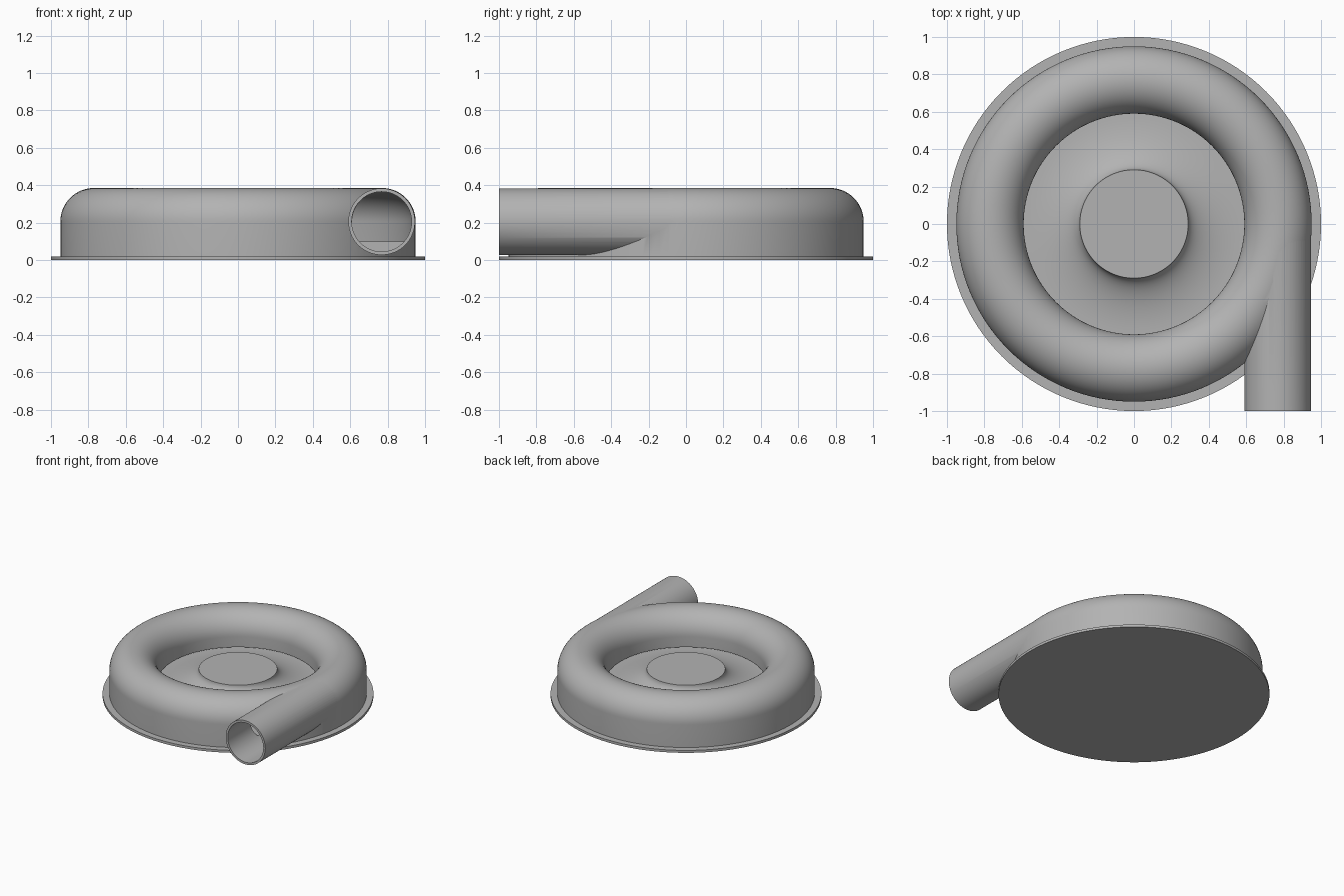
import bpy, bmesh, math
from mathutils import Matrix

cube = bpy.data.objects.get("Cube")
if cube:
    bpy.data.objects.remove(cube, do_unlink=True)

SEGMENTS = 128
RING_R, RING_Z, TUBE_R, BORE_R = 0.77, 0.205, 0.18, 0.16
FLOOR_Z, HUB_R, HUB_Z, EYE_R = 0.1, 0.29, 0.22, 0.59

metal = bpy.data.materials.new("cast_grey")
metal.use_nodes = True
grey = (0.45, 0.45, 0.45, 1)
metal.diffuse_color = grey
metal.node_tree.nodes["Principled BSDF"].inputs["Base Color"].default_value = grey


def add_object(name, bm):
    bmesh.ops.recalc_face_normals(bm, faces=bm.faces)
    mesh = bpy.data.meshes.new(name)
    bm.to_mesh(mesh)
    bm.free()
    mesh.materials.append(metal)
    obj = bpy.data.objects.new(name, mesh)
    bpy.context.collection.objects.link(obj)
    return obj


def lathe(name, profile, closed=False):
    """Revolve (radius, height) points around the z axis."""
    bm = bmesh.new()
    verts = [bm.verts.new((r, 0, z)) for r, z in profile]
    count = len(verts) if closed else len(verts) - 1
    edges = [bm.edges.new((verts[i], verts[(i + 1) % len(verts)])) for i in range(count)]
    bmesh.ops.spin(bm, geom=verts + edges, axis=(0, 0, 1), cent=(0, 0, 0),
                   angle=math.tau, steps=SEGMENTS, use_duplicate=False)
    bmesh.ops.remove_doubles(bm, verts=bm.verts, dist=1e-5)
    return add_object(name, bm)


def arc(cx, cz, rx, rz, start, end, steps):
    angles = [math.radians(start + (end - start) * i / steps) for i in range(steps + 1)]
    return [(cx + rx * math.cos(a), cz + rz * math.sin(a)) for a in angles]


def pipe(name, radius, y0, y1):
    bm = bmesh.new()
    place = Matrix.Translation((RING_R - 0.002, (y0 + y1) / 2, RING_Z)) @ Matrix.Rotation(math.pi / 2, 4, 'X')
    bmesh.ops.create_cone(bm, cap_ends=True, segments=96, radius1=radius,
                          radius2=radius, depth=y1 - y0, matrix=place)
    return add_object(name, bm)


def combine(target, other, operation):
    mod = target.modifiers.new(operation.lower(), 'BOOLEAN')
    mod.operation, mod.solver, mod.object = operation, 'EXACT', other
    bpy.context.view_layer.objects.active = target
    bpy.ops.object.modifier_apply(modifier=mod.name)
    bpy.data.objects.remove(other, do_unlink=True)


# Base flange, rounded volute ring, floor and flared hub as one solid
outer = [(0, 0), (1, 0), (1, 0.02), (RING_R + TUBE_R, 0.02)]
outer += arc(RING_R, RING_Z, TUBE_R, TUBE_R, 0, 180, 32)
outer += arc(EYE_R, HUB_Z, EYE_R - HUB_R, HUB_Z - FLOOR_Z, 270, 180, 16)
outer += [(0, HUB_Z)]
housing = lathe("volute_housing", outer)

# Outlet pipe, tangent to the ring
combine(housing, pipe("outlet_pipe", TUBE_R - 0.002, -1, 0), 'UNION')

# Flow channel, open to the eye through a narrow slot
channel = [(EYE_R - 0.005, FLOOR_Z), (RING_R + BORE_R, FLOOR_Z)]
channel += arc(RING_R, RING_Z, BORE_R, BORE_R, 0, 180, 32)
channel += [(RING_R - BORE_R, FLOOR_Z + 0.02), (EYE_R - 0.005, FLOOR_Z + 0.02)]
combine(housing, lathe("flow_channel", channel, closed=True), 'DIFFERENCE')

# Outlet bore
combine(housing, pipe("outlet_bore", BORE_R, -1.1, -0.01), 'DIFFERENCE')

bpy.ops.object.select_all(action='DESELECT')
housing.select_set(True)
bpy.context.view_layer.objects.active = housing
bpy.ops.object.shade_smooth_by_angle(angle=math.radians(30))
